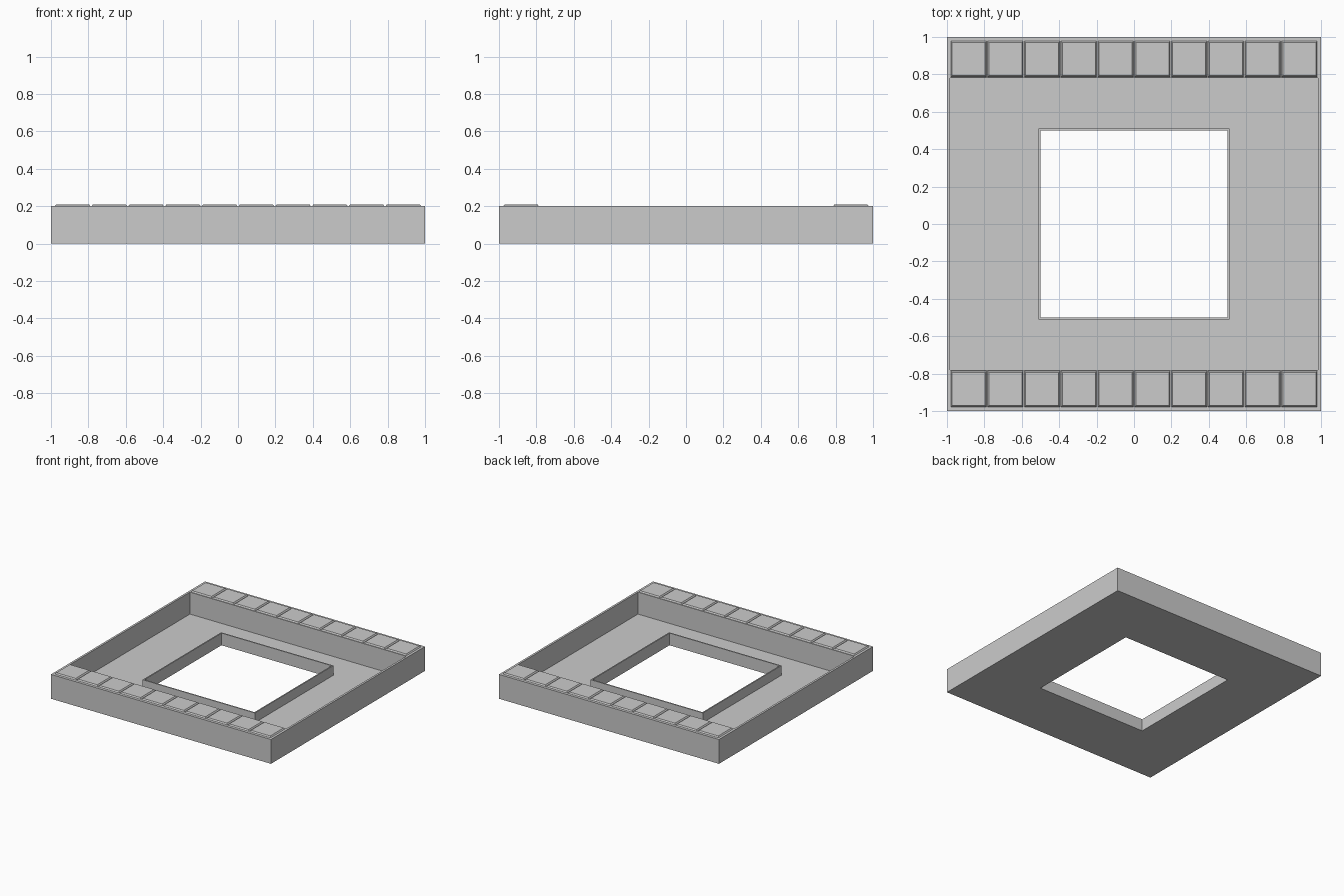
import bpy, bmesh

if "Cube" in bpy.data.objects:
    bpy.data.objects.remove(bpy.data.objects["Cube"])


def make_object(name, bm):
    bmesh.ops.recalc_face_normals(bm, faces=bm.faces)
    mesh = bpy.data.meshes.new(name)
    bm.to_mesh(mesh)
    bm.free()
    obj = bpy.data.objects.new(name, mesh)
    bpy.context.collection.objects.link(obj)
    return obj


def square_ring(name, profile):
    """Sweep a closed (half_width, z) profile around a square."""
    bm = bmesh.new()
    corners = [(-1, -1), (1, -1), (1, 1), (-1, 1)]
    loops = [[bm.verts.new((sx * r, sy * r, z)) for r, z in profile]
             for sx, sy in corners]
    n = len(profile)
    for i in range(4):
        a, b = loops[i], loops[(i + 1) % 4]
        for j in range(n):
            k = (j + 1) % n
            bm.faces.new((a[j], b[j], b[k], a[k]))
    return make_object(name, bm)


def block(name, center, half, z0, z1, taper=0.0):
    """Box with an optional inward slope toward the top."""
    bm = bmesh.new()
    bmesh.ops.create_cube(bm, size=2)
    for v in bm.verts:
        top = v.co.z > 0
        inset = taper if top else 0.0
        v.co = (center[0] + v.co.x * (half[0] - inset),
                center[1] + v.co.y * (half[1] - inset),
                z1 if top else z0)
    return make_object(name, bm)


# Tray: outer wall, floor and low rim around the square opening
square_ring("tray", [(1, 0), (1, 0.2), (0.983, 0.2), (0.983, 0.02),
                     (0.51, 0.02), (0.51, 0.1), (0.5, 0.1), (0.5, 0)])

# Raised shelves at front and back, each topped by ten chamfered tiles
PITCH = 0.1965
for side, sy in (("front", -1), ("back", 1)):
    block(f"{side}_shelf", (0, sy * 0.8815), (0.983, 0.1015), 0.02, 0.2)
    for i in range(10):
        block(f"{side}_tile_{i + 1}", ((i - 4.5) * PITCH, sy * 0.882),
              (0.096, 0.096), 0.199, 0.21, 0.008)
